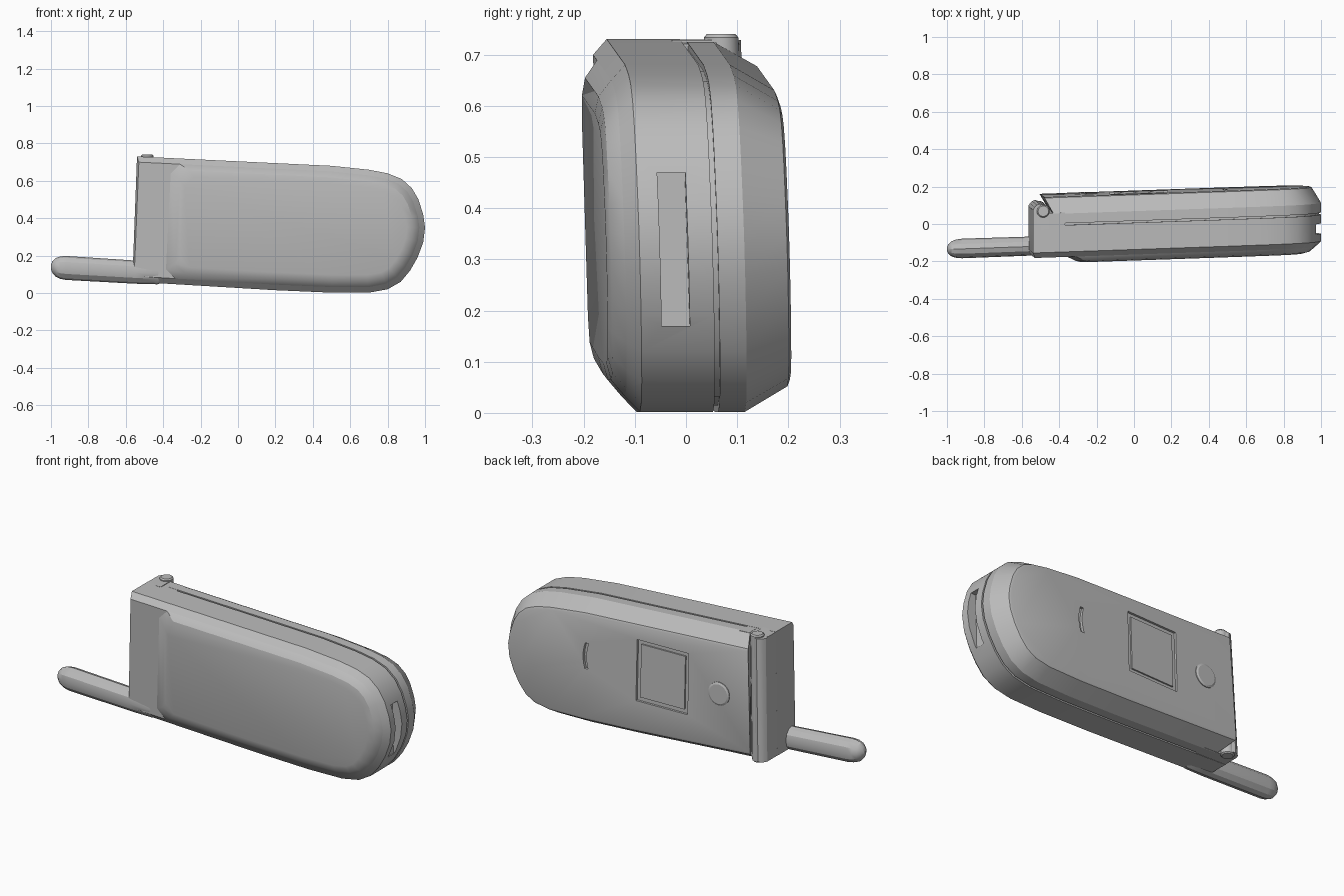
import bpy, bmesh, math
from mathutils import Vector

cube = bpy.data.objects.get("Cube")
if cube:
    bpy.data.objects.remove(cube, do_unlink=True)

grey = bpy.data.materials.new("plain grey")
grey.use_nodes = True
grey.diffuse_color = (0.5, 0.5, 0.5, 1)
grey.node_tree.nodes["Principled BSDF"].inputs["Base Color"].default_value = (0.5, 0.5, 0.5, 1)

# Side contour of the handset in x and z, from the hinge end round the tip and back
CONTOUR = [Vector(p) for p in [
    (-0.6, 0.063), (0.2, 0.015), (0.5, 0.002), (0.7, 0.002), (0.8, 0.02), (0.87, 0.06),
    (0.92, 0.12), (0.96, 0.19), (0.99, 0.27), (1.0, 0.35), (0.99, 0.42), (0.965, 0.5),
    (0.93, 0.56), (0.875, 0.61), (0.8, 0.64), (0.7, 0.659), (0.5, 0.68), (-0.6, 0.733)]]
LEAN = 0.025


def lean(p):
    """The whole handset leans slightly out of the upright plane."""
    x, y, z = p
    return (x, y + 0.033 * (x - z + 0.36), z)


def loft(name, rings):
    """Closed skin through rings of equal point count."""
    bm = bmesh.new()
    rows = [[bm.verts.new(lean(p)) for p in ring] for ring in rings]
    n = len(rows[0])
    for a, b in zip(rows, rows[1:]):
        for i in range(n):
            j = (i + 1) % n
            bm.faces.new((a[i], a[j], b[j], b[i]))
    bm.faces.new(rows[0])
    bm.faces.new(rows[-1])
    bmesh.ops.recalc_face_normals(bm, faces=bm.faces)
    mesh = bpy.data.meshes.new(name)
    bm.to_mesh(mesh)
    bm.free()
    mesh.materials.append(grey)
    obj = bpy.data.objects.new(name, mesh)
    bpy.context.collection.objects.link(obj)
    return obj


def outline(y, inset, left, chamfer=0):
    """Handset contour moved inwards, closed by a hinge-end edge at x = left."""
    pts = []
    for i, p in enumerate(CONTOUR):
        dirs = []
        if i > 0:
            dirs.append((p - CONTOUR[i - 1]).normalized())
        if i < len(CONTOUR) - 1:
            dirs.append((CONTOUR[i + 1] - p).normalized())
        normals = [Vector((-d.y, d.x)) for d in dirs]
        m = sum(normals, Vector((0, 0))).normalized()
        pts.append(p + m * inset / m.dot(normals[0]))

    def at(a, b, x):
        return a.lerp(b, (x - a.x) / (b.x - a.x))
    low = at(pts[0], pts[1], left - LEAN + chamfer)
    high = at(pts[-1], pts[-2], left + chamfer)
    pts[0], pts[-1] = low, high
    if chamfer:
        pts.insert(0, Vector((low.x - chamfer, low.y + chamfer)))
        pts.append(Vector((high.x - chamfer, high.y - chamfer)))
    return [(p.x, y, p.y) for p in pts]


def shell(name, levels, chamfer=0):
    return loft(name, [outline(*level, chamfer) for level in levels])


def prism(name, shape, y0, y1):
    return loft(name, [[(x, y, z) for x, z in shape] for y in (y0, y1)])


def rect(x0, x1, z0, z1):
    return [(x0, z0), (x1, z0), (x1, z1), (x0, z1)]


def disc(x, z, r, n=24):
    angles = [2 * math.pi * i / n for i in range(n)]
    return [(x + r * math.cos(a), z + r * math.sin(a)) for a in angles]


def cut(obj, cutter):
    """Subtract the cutter for good and remove it."""
    mod = obj.modifiers.new("cut", 'BOOLEAN')
    mod.operation = 'DIFFERENCE'
    mod.solver = 'EXACT'
    mod.object = cutter
    graph = bpy.context.evaluated_depsgraph_get()
    mesh = bpy.data.meshes.new_from_object(obj.evaluated_get(graph))
    obj.modifiers.clear()
    obj.data = mesh
    bpy.data.objects.remove(cutter, do_unlink=True)


def edge_x(z):
    return -0.54 - LEAN * (0.73 - z) / 0.67


# Base half with the slot in its tip
base = shell("base", [(0.018, 0, -0.54), (-0.125, 0, -0.54), (-0.153, 0.03, -0.53)])
cut(base, prism("slot_cutter", rect(0.945, 1.1, 0.17, 0.47), -0.085, -0.03))

# Raised battery cover on the front
cover = shell("battery_cover", [(-0.145, 0.025, -0.37), (-0.153, 0.03, -0.36),
                                (-0.179, 0.062, -0.31), (-0.187, 0.095, -0.285)], 0.05)

# Lid with window recess and earpiece slit
lid = shell("lid", [(0.028, 0, -0.43), (0.08, 0, -0.43), (0.165, 0.05, -0.478), (0.17, 0.062, -0.48)])
cut(lid, prism("window_cutter", rect(-0.128, 0.18, 0.232, 0.565), 0.158, 0.25))
steps = [i / 4 for i in range(-4, 5)]
arc = [(0.49 - 0.012 * t * t, 0.40 + 0.07 * t) for t in steps]
slit = [(x - 0.01, z) for x, z in arc] + [(x + 0.01, z) for x, z in reversed(arc)]
cut(lid, prism("earpiece_cutter", slit, 0.155, 0.25))
screen = prism("screen", rect(-0.106, 0.158, 0.254, 0.543), 0.157, 0.166)

# Round button, slightly domed
button = loft("button", [[(x, y, z) for x, z in disc(-0.314, 0.394, r)]
                         for y, r in ((0.165, 0.063), (0.174, 0.063), (0.179, 0.053))])

# Recessed core in the seam, and the solid part beside the hinge
core = shell("seam_core", [(0.005, 0.012, -0.42), (0.04, 0.012, -0.42)])
shoulder = prism("hinge_shoulder", [(-0.564, 0.062), (-0.37, 0.051), (-0.37, 0.721), (-0.54, 0.729)],
                 0.01, 0.085)

# Rounded hinge housing and its pin
housing_profile = [(0, 0), (0, 0.105), (0.008, 0.12), (0.02, 0.131), (0.035, 0.136), (0.055, 0.13),
                   (0.072, 0.12), (0.084, 0.105), (0.086, 0.08), (0.086, 0)]
housing = loft("hinge_housing", [[(edge_x(z) + u, y, z) for u, y in housing_profile]
                                 for z in (0.062, 0.728)])
pin = loft("hinge_pin", [[(edge_x(z) + u, y, z) for u, y in disc(0.055, 0.097, r)]
                         for z, r in ((0.052, 0.028), (0.058, 0.034), (0.733, 0.034), (0.74, 0.028))])

# Stub antenna with a rounded tip, merging into the base
stations = [(-1.0, 0.012), (-0.992, 0.032), (-0.975, 0.05), (-0.95, 0.06), (-0.92, 0.064),
            (-0.55, 0.062), (-0.43, 0.058), (-0.37, 0.03)]
antenna = loft("antenna", [
    [(x, -0.108 + 0.82 * dy, 0.11 - 0.06 * (x + 0.52) + dz) for dy, dz in disc(0, 0, r, 12)]
    for x, r in stations])

# Smooth shading with crisp edges
for obj in (base, cover, lid, screen, button, core, shoulder, housing, pin, antenna):
    bpy.ops.object.select_all(action='DESELECT')
    obj.select_set(True)
    bpy.context.view_layer.objects.active = obj
    bpy.ops.object.shade_smooth_by_angle(angle=math.radians(25))
